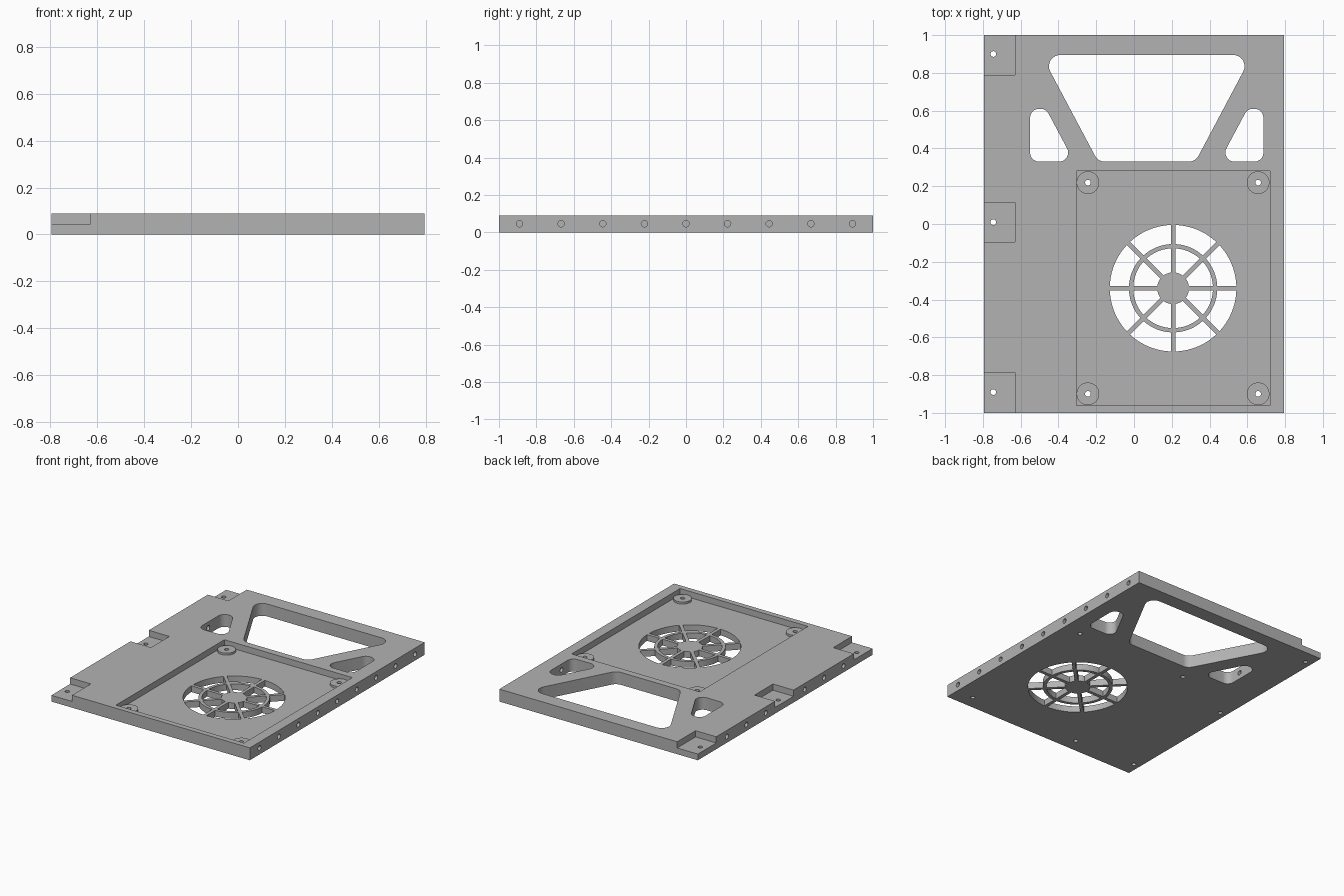
import bpy, bmesh, math
from mathutils import Vector, Matrix

cube = bpy.data.objects.get("Cube")
if cube:
    bpy.data.objects.remove(cube, do_unlink=True)

W, L, H = 0.795, 1.0, 0.09      # half width, half length, thickness
FLOOR = 0.045                   # level of the pocket and the notches
LOW, HIGH = -0.05, 0.15         # span of cutters that pass right through
MID_X = 0.0675                  # mirror line of the handle openings

grey = bpy.data.materials.new("plain grey")
grey.use_nodes = True
grey.diffuse_color = (0.45, 0.45, 0.45, 1)
grey.node_tree.nodes["Principled BSDF"].inputs["Base Color"].default_value = grey.diffuse_color


def prism(bm, pts, z0, z1):
    """Extrude an anticlockwise outline from z0 to z1."""
    face = bm.faces.new([bm.verts.new((p[0], p[1], z0)) for p in pts])
    top = bmesh.ops.extrude_face_region(bm, geom=[face])["geom"]
    verts = [g for g in top if isinstance(g, bmesh.types.BMVert)]
    bmesh.ops.translate(bm, verts=verts, vec=(0, 0, z1 - z0))
    return verts


def box(bm, x0, x1, y0, y1, z0, z1):
    prism(bm, [(x0, y0), (x1, y0), (x1, y1), (x0, y1)], z0, z1)


def arc(cx, cy, r, a0, a1, n):
    return [(cx + r * math.cos(a0 + (a1 - a0) * i / n),
             cy + r * math.sin(a0 + (a1 - a0) * i / n)) for i in range(n + 1)]


def disc(bm, x, y, r, z0, z1, n=32):
    prism(bm, arc(x, y, r, 0, math.tau, n)[:-1], z0, z1)


def rounded(corners, r, n=8):
    """Round every corner of a convex outline."""
    out = []
    for i, c in enumerate(corners):
        p = Vector(c)
        a = (Vector(corners[i - 1]) - p).normalized()
        b = (Vector(corners[(i + 1) % len(corners)]) - p).normalized()
        half = a.angle(b) / 2
        centre = p + (a + b).normalized() * (r / math.sin(half))
        start = p + a * (r / math.tan(half)) - centre
        turn = math.pi - 2 * half
        for k in range(n + 1):
            out.append(centre + Matrix.Rotation(turn * k / n, 2) @ start)
    return out


def finish(bm, name):
    bmesh.ops.recalc_face_normals(bm, faces=bm.faces)
    mesh = bpy.data.meshes.new(name)
    bm.to_mesh(mesh)
    bm.free()
    mesh.materials.append(grey)
    obj = bpy.data.objects.new(name, mesh)
    bpy.context.collection.objects.link(obj)
    return obj


def combine(target, bm, operation):
    """Apply a boolean with the shapes in bm, then drop the helper."""
    tool = finish(bm, "tool")
    tool.hide_render = True
    mod = target.modifiers.new("bool", "BOOLEAN")
    mod.operation, mod.solver, mod.object = operation, "EXACT", tool
    bpy.context.view_layer.objects.active = target
    bpy.ops.object.modifier_apply(modifier=mod.name)
    bpy.data.objects.remove(tool, do_unlink=True)


# Plate
bm = bmesh.new()
box(bm, -W, W, -L, L, 0, H)
plate = finish(bm, "mounting_plate")

# Pocket, edge notches and handle openings
bm = bmesh.new()
box(bm, -0.305, 0.72, -0.96, 0.28, FLOOR, HIGH)
for y0, y1 in ((-1.1, -0.785), (-0.095, 0.115), (0.79, 1.1)):
    box(bm, -1, -0.63, y0, y1, FLOOR, HIGH)
prism(bm, rounded([(-0.19, 0.33), (0.325, 0.33), (0.625, 0.895), (-0.49, 0.895)], 0.06), LOW, HIGH)
side = rounded([(-0.55, 0.33), (-0.317, 0.33), (-0.466, 0.61), (-0.55, 0.61)], 0.048)
prism(bm, side, LOW, HIGH)
prism(bm, [(2 * MID_X - p[0], p[1]) for p in reversed(side)], LOW, HIGH)
combine(plate, bm, "DIFFERENCE")

# Round bosses in the pocket corners
bosses = [(x, y) for x in (-0.244, 0.657) for y in (-0.899, 0.219)]
bm = bmesh.new()
for x, y in bosses:
    disc(bm, x, y, 0.06, 0.03, 0.06, 40)
combine(plate, bm, "UNION")

# Fan grille windows between hub, ring and eight spokes
bm = bmesh.new()
FX, FY, SPOKE = 0.207, -0.34, 0.012
for k in range(8):
    a = k * math.pi / 4
    for r0, r1 in ((0.084, 0.211), (0.234, 0.335)):
        i, o = math.asin(SPOKE / r0), math.asin(SPOKE / r1)
        inner = arc(FX, FY, r0, a + math.pi / 4 - i, a + i, 8)
        outer = arc(FX, FY, r1, a + o, a + math.pi / 4 - o, 10)
        prism(bm, outer + inner, LOW, HIGH)

# Screw holes through bosses and notches
for x, y in bosses + [(-0.745, y) for y in (-0.89, 0.01, 0.9)]:
    disc(bm, x, y, 0.015, LOW, HIGH, 20)


# Row of holes drilled into both long edges
def edge_hole(y, x0, x1):
    rot = Matrix.Translation(((x0 + x1) / 2, y, 0.046)) @ Matrix.Rotation(math.pi / 2, 4, "Y")
    bmesh.ops.create_cone(bm, cap_ends=True, segments=20, radius1=0.017, radius2=0.017,
                          depth=x1 - x0, matrix=rot)


for k in range(-4, 5):
    y = k * 0.2225
    depth = 0.07 if k < 2 else 0.15
    edge_hole(y, W - depth, W + 0.05)
    if k % 4:
        edge_hole(y, -W - 0.05, -0.53)
combine(plate, bm, "DIFFERENCE")

# Smooth the round walls, keep the edges crisp
plate.select_set(True)
bpy.context.view_layer.objects.active = plate
bpy.ops.object.shade_smooth_by_angle(angle=math.radians(30))
